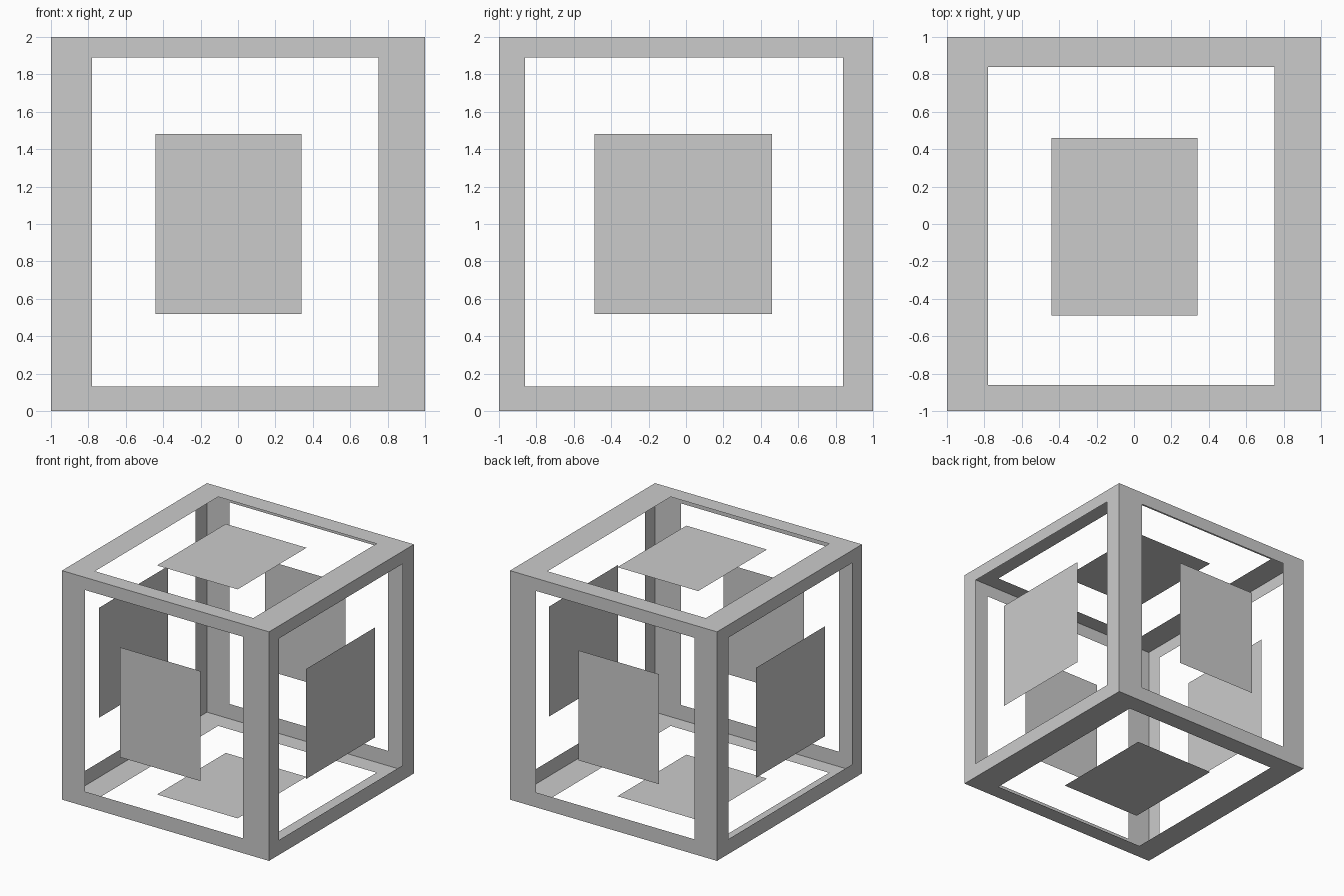
import bpy
import bmesh
from mathutils import Vector

if "Cube" in bpy.data.objects:
    bpy.data.objects.remove(bpy.data.objects["Cube"])

# Per axis: full extent, window opening and floating panel
OUTER = ((-1, 1), (-1, 1), (0, 2))
HOLE = ((-0.78, 0.75), (-0.86, 0.84), (0.13, 1.89))
PANEL = ((-0.44, 0.34), (-0.49, 0.46), (0.52, 1.48))


def rect(axis, side, ranges):
    """Corners of a rectangle lying in one face of the cube."""
    u, v = (axis + 1) % 3, (axis + 2) % 3
    corners = []
    for i, j in ((0, 0), (1, 0), (1, 1), (0, 1)):
        p = [0, 0, 0]
        p[axis] = OUTER[axis][side]
        p[u], p[v] = ranges[u][i], ranges[v][j]
        corners.append(Vector(p))
    return corners if side else corners[::-1]  # wind outwards


def add_object(name, quads):
    bm = bmesh.new()
    for quad in quads:
        bm.faces.new([bm.verts.new(p) for p in quad])
    bmesh.ops.remove_doubles(bm, verts=bm.verts[:], dist=1e-4)
    mesh = bpy.data.meshes.new(name)
    bm.to_mesh(mesh)
    bm.free()
    bpy.context.collection.objects.link(bpy.data.objects.new(name, mesh))


# Thin border sheets joined into one cube frame, plus one flat panel per side
frame = []
SIDES = (("left", "right"), ("front", "back"), ("bottom", "top"))
for axis, names in enumerate(SIDES):
    for side, name in enumerate(names):
        outer, inner = rect(axis, side, OUTER), rect(axis, side, HOLE)
        for k in range(4):
            n = (k + 1) % 4
            frame.append((outer[k], outer[n], inner[n], inner[k]))
        add_object(name + "_panel", [rect(axis, side, PANEL)])
add_object("cube_frame", frame)
